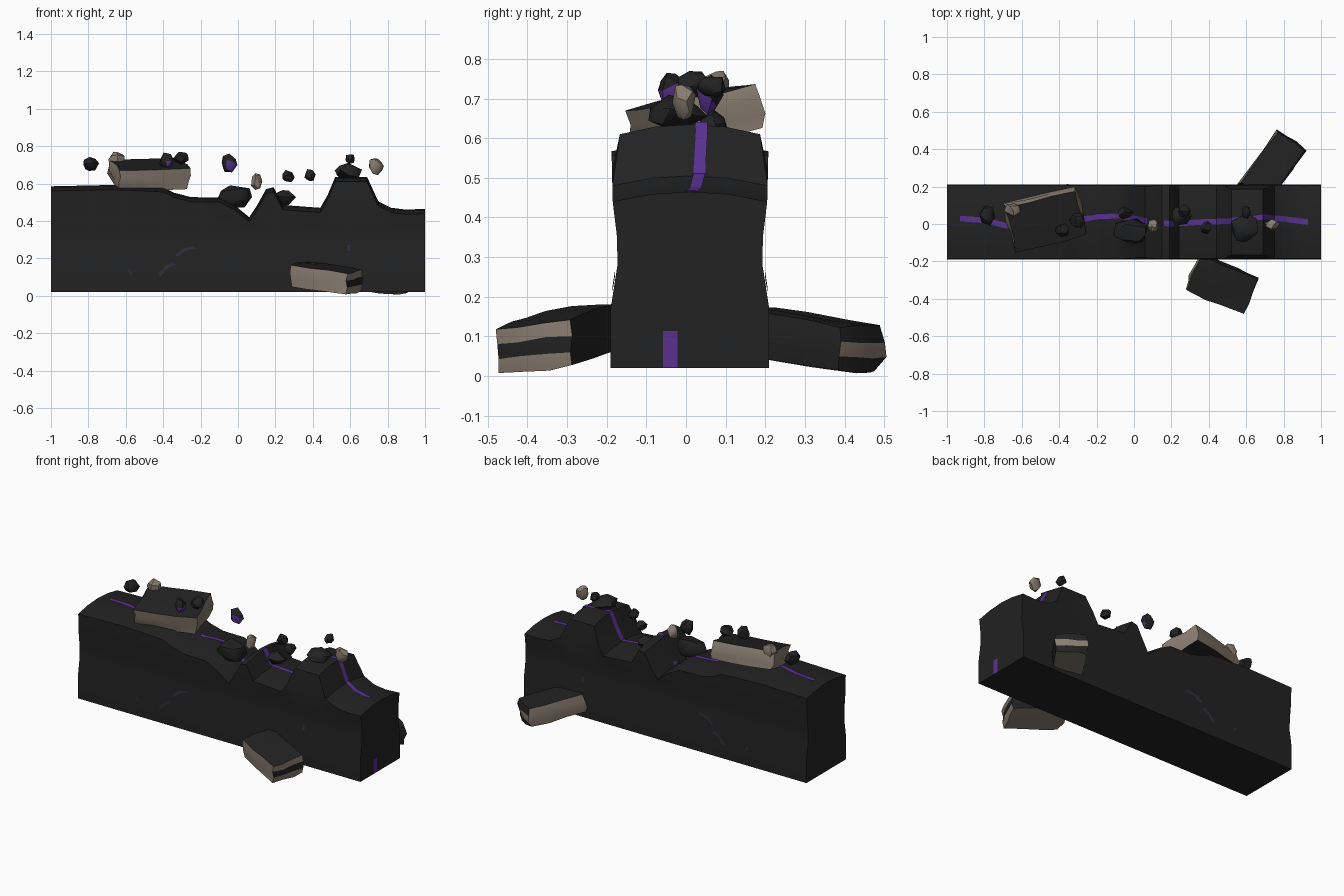
import bpy, bmesh, math, random
from mathutils import Vector, Euler

if "Cube" in bpy.data.objects:
    bpy.data.objects.remove(bpy.data.objects["Cube"])

random.seed(4)

def mat(name, c):
    m = bpy.data.materials.new(name)
    m.diffuse_color = (*c, 1)
    m.use_nodes = True
    m.node_tree.nodes["Principled BSDF"].inputs["Base Color"].default_value = m.diffuse_color
    return m

DARK = mat("dark stone", (0.016, 0.016, 0.016))
TAN = mat("tan stone", (0.25, 0.205, 0.16))
PURPLE = mat("purple vein", (0.10, 0.03, 0.28))
DULL = mat("dull vein", (0.030, 0.027, 0.045))

def finish(name, bm, mats, angle=30):
    me = bpy.data.meshes.new(name)
    bm.to_mesh(me)
    bm.free()
    ob = bpy.data.objects.new(name, me)
    bpy.context.collection.objects.link(ob)
    for m in mats:
        me.materials.append(m)
    bpy.ops.object.select_all(action='DESELECT')
    ob.select_set(True)
    bpy.context.view_layer.objects.active = ob
    bpy.ops.object.shade_smooth_by_angle(angle=math.radians(angle))
    return ob

def lerp(pts, x):
    for (a, u), (b, v) in zip(pts, pts[1:]):
        if x <= b:
            return u + (v - u) * max(0, x - a) / (b - a)
    return pts[-1][1]

# wall: crest profile along x and half width by height
TOP = [(-1, .585), (-.68, .592), (-.4, .58), (-.34, .55), (-.25, .527), (-.1, .525),
       (-.02, .485), (.06, .42), (.1, .48), (.15, .57), (.19, .58), (.24, .485),
       (.44, .47), (.48, .54), (.52, .635), (.69, .635), (.75, .505), (.82, .47),
       (.9, .46), (1, .465)]
HALF = [(.02, .2), (.17, .2), (.28, .183), (.35, .184), (.44, .195), (.57, .198), (.61, .177)]
CY = .01

def top_z(x, y):
    t = abs(y - CY) / .2
    return lerp(TOP, x) - .025 * t * t

bm = bmesh.new()
rings = []
for x, zt in TOP:
    e = zt - .025
    rows = [.02, .17, .28, .35, (.35 + e) / 2, e]
    side = [(lerp(HALF, z), z) for z in rows]
    h = side[-1][0]
    crown = [(h * .5, zt - .006), (0, zt), (-h * .5, zt - .006)]
    prof = side + crown + [(-w, z) for w, z in reversed(side)]
    rings.append([bm.verts.new((x, CY + w, z)) for w, z in prof])
n = len(rings[0])
for a, b in zip(rings, rings[1:]):
    for i in range(n):
        j = (i + 1) % n
        bm.faces.new((a[i], a[j], b[j], b[i]))
bm.faces.new(rings[0])
bm.faces.new(rings[-1])
bmesh.ops.recalc_face_normals(bm, faces=bm.faces)
finish("ruined_wall", bm, [DARK])

# painted veins: thin ribbons
def ribbon(name, pts, side, material, out):
    bm = bmesh.new()
    s = Vector(side)
    pairs = [(bm.verts.new(Vector(p) - s), bm.verts.new(Vector(p) + s)) for p in pts]
    for (a, b), (c, d) in zip(pairs, pairs[1:]):
        f = bm.faces.new((a, b, d, c))
        f.normal_update()
        if f.normal.dot(Vector(out)) < 0:
            f.normal_flip()
    return finish(name, bm, [material])

VY = [(-.95, .03), (-.8, .02), (-.68, -.01), (-.3, .02), (-.2, .04), (-.08, .045), (.05, .02),
      (.2, 0), (.35, .01), (.5, .015), (.7, .04), (.93, .01)]
for i, (x0, x1) in enumerate([(-93, -66), (-28, 7), (16, 93)]):
    pts = []
    for k in range(x0, x1 + 1):
        x = k / 100
        y = lerp(VY, x)
        pts.append((x, y, top_z(x, y) + .006))
    ribbon(f"crest_vein_{i}", pts, (0, .015, 0), PURPLE, (0, 0, 1))
ribbon("end_vein", [(1.001, -.04, .021), (1.001, -.04, .1), (1.001, -.04, .113)],
       (0, .018, 0), PURPLE, (1, 0, 0))

SIDE_VEINS = [[(-.42, .11), (-.38, .155), (-.34, .175)], [(-.33, .215), (-.29, .245), (-.23, .26)],
              [(-.585, .14), (-.57, .115)], [(.59, .27), (.592, .24)]]
for s in (-1, 1):
    for i, path in enumerate(SIDE_VEINS):
        pts = [(x, CY + s * (lerp(HALF, z) + .003), z) for x, z in path]
        w = (.006, 0, -.007) if i < 2 else (.006, 0, 0)
        ribbon(f"side_vein_{i}_{'front' if s < 0 else 'back'}", pts, w, DULL, (0, s, 0))

# broken slabs: chipped blocks, dark on top, tan broken sides, optional dark band
def slab(name, loc, size, rot, rule):
    bm = bmesh.new()
    bmesh.ops.create_cube(bm, size=1)
    bmesh.ops.subdivide_edges(bm, edges=bm.edges[:], cuts=2, use_grid_fill=True)
    for f in bm.faces:
        f.normal_update()
        f.material_index = rule(f.normal, f.calc_center_median())
    r = Euler([math.radians(a) for a in rot]).to_matrix()
    for v in bm.verts:
        c = v.co.copy()
        edge = sum(abs(q) > .45 for q in c)
        c *= {3: .94, 2: .975}.get(edge, 1)
        c += Vector([random.uniform(-.03, .03) for _ in range(3)])
        v.co = r @ Vector(c[i] * size[i] for i in range(3)) + Vector(loc)
    finish(name, bm, [DARK, TAN], 35)

def crest_rule(nor, c):
    return 0 if abs(nor.z) > .5 else 1

def fallen_rule(nor, c):
    if nor.z > .5:
        return 0
    if nor.z < -.5 or nor.y < -.5:
        return 1
    if nor.y > .5:
        return 0
    return 0 if abs(c.z) < .2 and nor.x > 0 else 1

slab("crest_slab", (-.475, .025, .65), (.40, .26, .115), (13, -1, 13), crest_rule)
slab("fallen_slab_front", (.47, -.32, .095), (.34, .215, .12), (6, 8, -23), fallen_rule)
slab("fallen_slab_back", (.735, .30, .092), (.37, .19, .12), (0, 8, 54),
     lambda nor, c: 1 if nor.z < -.5 or nor.y > .5 or (nor.x > .5 and abs(c.z) < .2) else 0)

# loose and embedded rubble: convex chips fitted to a given size
def rock(name, loc, size, mats):
    bm = bmesh.new()
    pts = []
    for i in range(16):
        z = 1 - 2 * (i + .5) / 16
        a = i * 2.4 + random.uniform(-.4, .4)
        q = math.sqrt(1 - z * z)
        pts.append(Vector((q * math.cos(a), q * math.sin(a), z)) * random.uniform(.85, 1.1))
    tilt = Euler([random.uniform(0, 6) for _ in range(3)]).to_matrix()
    pts = [tilt @ p for p in pts]
    lo = [min(p[i] for p in pts) for i in range(3)]
    hi = [max(p[i] for p in pts) for i in range(3)]
    for p in pts:
        bm.verts.new([loc[i] + size[i] * (2 * (p[i] - lo[i]) / (hi[i] - lo[i]) - 1) for i in range(3)])
    bmesh.ops.convex_hull(bm, input=bm.verts)
    bmesh.ops.recalc_face_normals(bm, faces=bm.faces)
    if len(mats) > 1:
        for f in bm.faces:
            f.normal_update()
            f.material_index = int(f.normal.z < -.1 and f.normal.x > .2)
    finish(name, bm, mats, 40)

D, T, P = [DARK], [TAN], [DARK, PURPLE]
ROCKS = [
    ((-.785, .045, .705), (.042, .055, .037), D), ((-.65, .075, .73), (.044, .034, .04), T),
    ((-.385, -.035, .725), (.036, .036, .04), P), ((-.305, .02, .735), (.042, .04, .034), D),
    ((-.045, .06, .71), (.042, .035, .05), P), ((.1, -.01, .61), (.03, .035, .045), T),
    ((.27, .07, .64), (.033, .035, .032), D), ((.385, -.02, .645), (.03, .035, .032), D),
    ((.60, .065, .73), (.024, .035, .025), D), ((.74, -.005, .69), (.04, .03, .045), T),
    ((-.02, -.04, .53), (.095, .07, .06), D), ((.245, .04, .52), (.065, .05, .045), D),
    ((.59, -.02, .665), (.073, .075, .045), D)]
for i, (loc, size, m) in enumerate(ROCKS):
    rock(f"rubble_{i}", loc, size, m)
